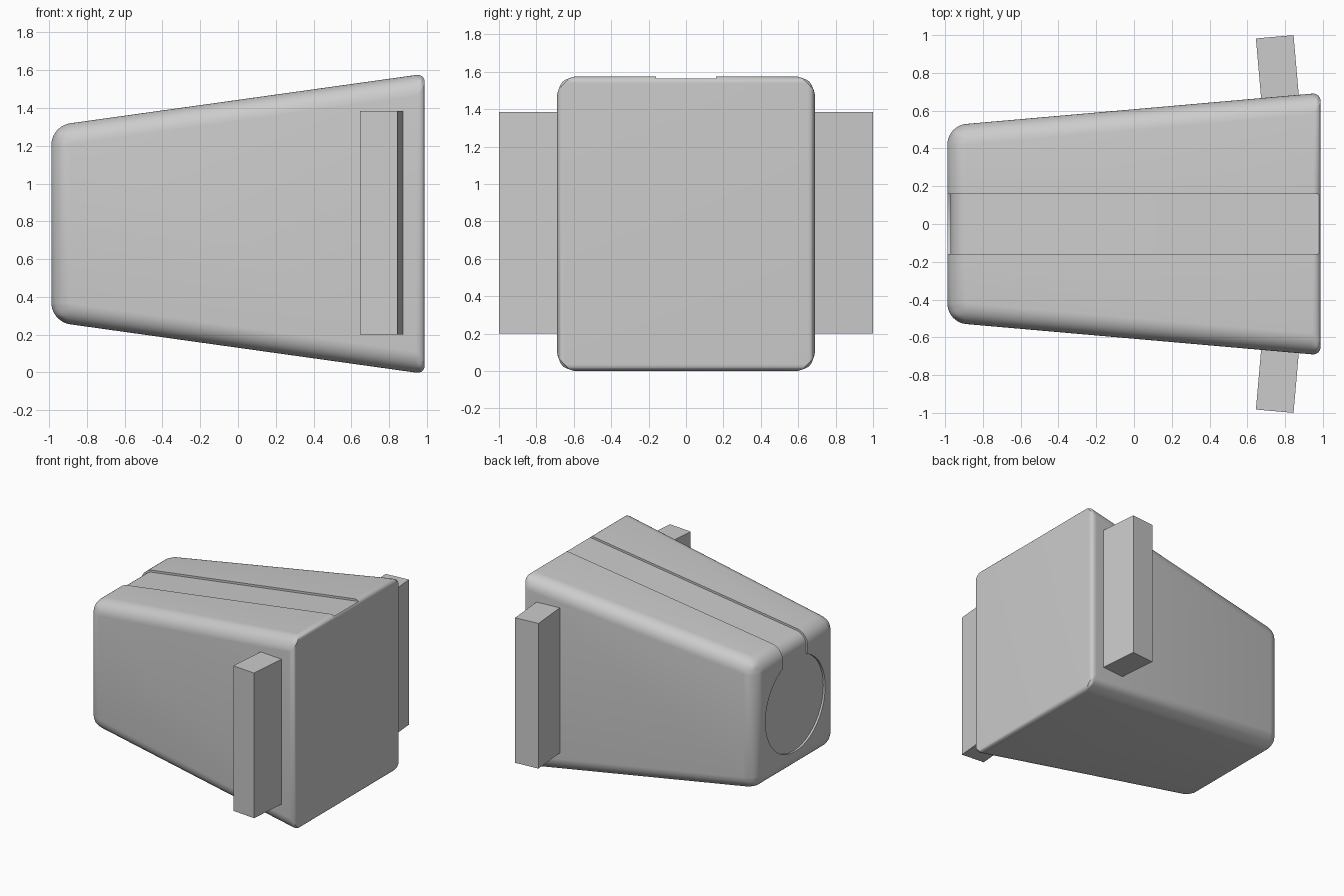
import bpy, bmesh, math
from mathutils import Matrix, Vector

cube = bpy.data.objects.get("Cube")
if cube:
    bpy.data.objects.remove(cube, do_unlink=True)

grey = bpy.data.materials.new("light_grey")
grey.use_nodes = True
grey.diffuse_color = (0.6, 0.6, 0.6, 1)
grey.node_tree.nodes["Principled BSDF"].inputs["Base Color"].default_value = (0.6, 0.6, 0.6, 1)

MID = 0.787      # height of the body axis
DEPTH = 0.017    # depth of the groove and round recess


def add_object(name, bm):
    bmesh.ops.recalc_face_normals(bm, faces=bm.faces)
    mesh = bpy.data.meshes.new(name)
    bm.to_mesh(mesh)
    bm.free()
    mesh.materials.append(grey)
    obj = bpy.data.objects.new(name, mesh)
    bpy.context.collection.objects.link(obj)
    return obj


def cut(target, cutter):
    cutter.hide_render = True
    cutter.hide_viewport = True
    mod = target.modifiers.new(cutter.name, 'BOOLEAN')
    mod.operation = 'DIFFERENCE'
    mod.solver = 'EXACT'
    mod.object = cutter


# Tapered body: a cube whose two ends are scaled differently
bm = bmesh.new()
bmesh.ops.create_cube(bm, size=2)
for v in bm.verts:
    half_y, half_z = (0.694, 0.794) if v.co.x > 0 else (0.521, 0.518)
    v.co = Vector((v.co.x * 0.988, v.co.y * half_y, MID + v.co.z * half_z))
weight = bm.edges.layers.float.new("bevel_weight_edge")
for e in bm.edges:
    a, b = e.verts
    if a.co.x * b.co.x < 0:
        e[weight] = 1.0
    else:
        e[weight] = 0.4 if a.co.x > 0 else 0.9
body = add_object("tapered_body", bm)
bevel = body.modifiers.new("rounded_edges", 'BEVEL')
bevel.limit_method = 'WEIGHT'
bevel.width = 0.11
bevel.segments = 10

# Round recess in the small end
bm = bmesh.new()
bmesh.ops.create_cone(bm, cap_ends=True, segments=64, radius1=0.385, radius2=0.385, depth=0.2,
                      matrix=Matrix.Translation((-0.988 + DEPTH - 0.1, 0, MID))
                      @ Matrix.Rotation(math.pi / 2, 4, 'Y'))
cut(body, add_object("recess_cutter", bm))

# Groove along the top that turns down the small end into the recess
floor_x = -0.988 + DEPTH
slope = math.atan2(0.276, 1.976)
radius = 0.095
top_at = lambda x: MID + 0.656 - DEPTH + x * math.tan(slope)
cx = floor_x + radius
cz = top_at(cx) - radius / math.cos(slope)
profile = [(1.2, 1.8), (-1.2, 1.8), (-1.2, 0.95), (floor_x, 0.95)]
for i in range(11):
    t = math.pi - (math.pi / 2 - slope) * i / 10
    profile.append((cx + radius * math.cos(t), cz + radius * math.sin(t)))
profile.append((1.2, top_at(1.2)))
bm = bmesh.new()
face = bm.faces.new([bm.verts.new((x, -0.16, z)) for x, z in profile])
out = bmesh.ops.extrude_face_region(bm, geom=[face])
bmesh.ops.translate(bm, vec=(0, 0.32, 0),
                    verts=[g for g in out["geom"] if isinstance(g, bmesh.types.BMVert)])
cut(body, add_object("groove_cutter", bm))

# Bake the modifiers, then smooth the rounded edges only
dg = bpy.context.evaluated_depsgraph_get()
baked = bpy.data.meshes.new_from_object(body.evaluated_get(dg))
body.modifiers.clear()
body.data = baked
bpy.ops.object.select_all(action='DESELECT')
body.select_set(True)
bpy.context.view_layer.objects.active = body
bpy.ops.object.shade_smooth_by_angle(angle=math.radians(30))
for name in ("recess_cutter", "groove_cutter"):
    bpy.data.objects.remove(bpy.data.objects[name], do_unlink=True)

# Side fins, square to the tapered side walls
for name, side in (("back_fin", 1), ("front_fin", -1)):
    bm = bmesh.new()
    bmesh.ops.create_cube(bm, size=1)
    bmesh.ops.scale(bm, vec=(0.2, 0.45, 1.185), verts=bm.verts)
    bmesh.ops.translate(bm, vec=(0, -0.225, 0), verts=bm.verts)
    bmesh.ops.rotate(bm, matrix=Matrix.Rotation(math.radians(5), 3, 'Z'), verts=bm.verts)
    bmesh.ops.translate(bm, vec=(0.745, 0.991, 0.7925), verts=bm.verts)
    bmesh.ops.scale(bm, vec=(1, side, 1), verts=bm.verts)
    add_object(name, bm)
